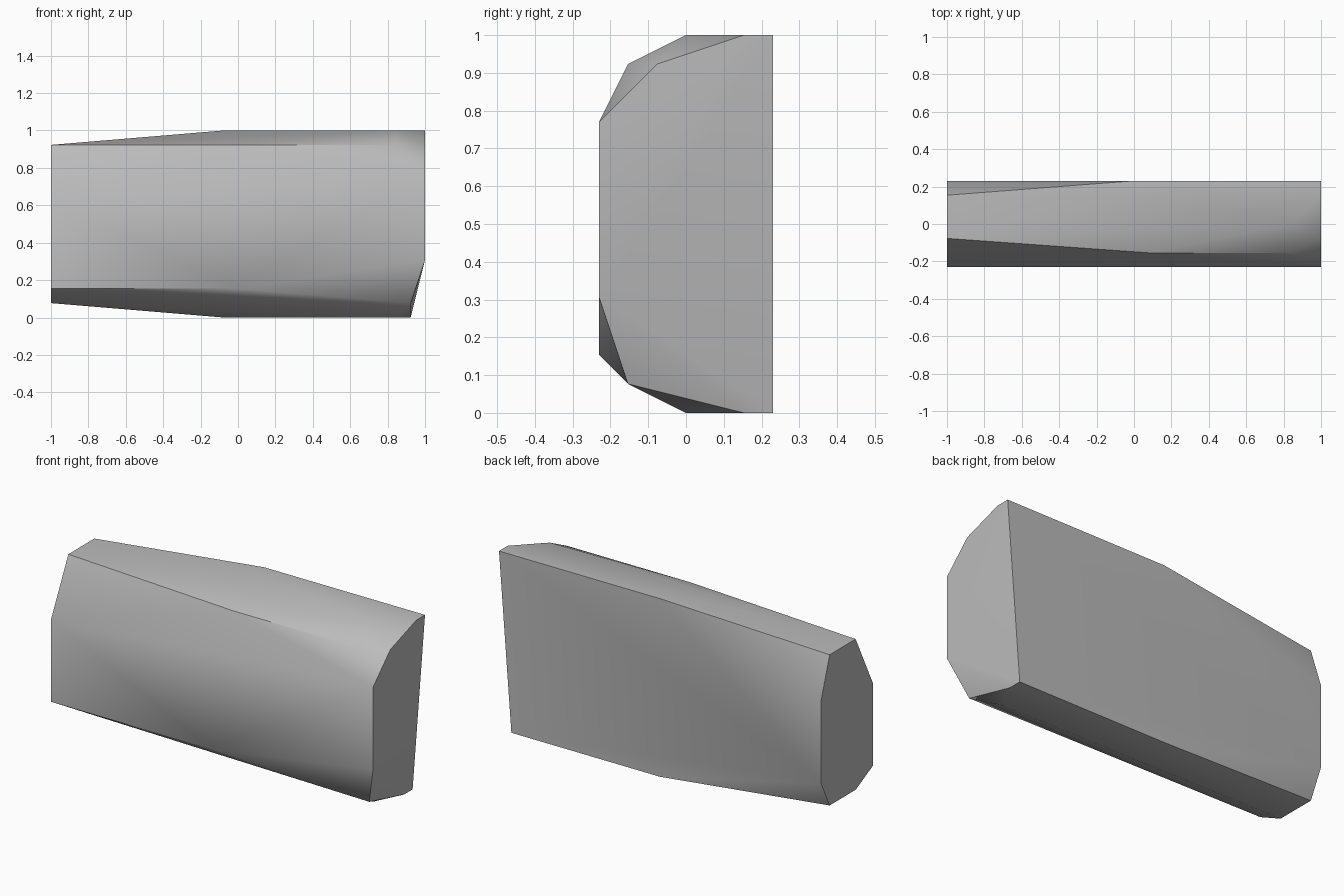
import bpy
import bmesh
import math
from mathutils import Vector

default_cube = bpy.data.objects.get("Cube")
if default_cube:
    bpy.data.objects.remove(default_cube, do_unlink=True)

# All corners sit on a regular lattice
LATTICE_STEP = 1 / 13


def make_material(name, colour):
    material = bpy.data.materials.new(name)
    material.use_nodes = True
    material.diffuse_color = colour
    material.node_tree.nodes["Principled BSDF"].inputs["Base Color"].default_value = colour
    return material


def section(x, outline):
    """Lattice corners (y, z) placed at one station along the length."""
    return [Vector((x, y, z)) * LATTICE_STEP for y, z in outline]


def build_hull(name, corners, material):
    """Wrap the corners in a tight faceted skin."""
    mesh = bpy.data.meshes.new(name)
    bm = bmesh.new()
    for corner in corners:
        bm.verts.new(corner)
    result = bmesh.ops.convex_hull(bm, input=bm.verts[:])
    spare = {item for item in result["geom_interior"] + result["geom_unused"]
             if isinstance(item, bmesh.types.BMVert)}
    bmesh.ops.delete(bm, geom=list(spare), context="VERTS")
    bmesh.ops.recalc_face_normals(bm, faces=bm.faces[:])
    bm.to_mesh(mesh)
    bm.free()
    mesh.materials.append(material)
    stone = bpy.data.objects.new(name, mesh)
    bpy.context.scene.collection.objects.link(stone)
    return stone


corners = []
# Rounded narrow end
corners += section(-13, [(-3, 2), (-3, 8), (-1, 12), (2, 12),
                         (3, 9), (3, 3), (2, 1), (-1, 1)])
# Swelling middle: upper and lower ridges
corners += section(-1, [(2, 13), (2, 0)])
corners += section(0, [(3, 13), (3, 0), (-3, 2)])
corners += section(1, [(-2, 12)])
# Chipped shoulder before the broad end
corners += section(11, [(-2, 12), (0, 13), (0, 0)])
# Broad end, its foot set slightly back
corners += section(12, [(-2, 1), (2, 0), (3, 0)])
corners += section(13, [(-3, 4), (-3, 10), (-1, 12), (2, 13), (3, 13)])

grey_stone = make_material("grey stone", (0.5, 0.5, 0.5, 1.0))
stone = build_hull("stone_slab", corners, grey_stone)

# Soft facets with crisp main edges
bpy.ops.object.select_all(action="DESELECT")
stone.select_set(True)
bpy.context.view_layer.objects.active = stone
bpy.ops.object.shade_smooth_by_angle(angle=math.radians(30))
